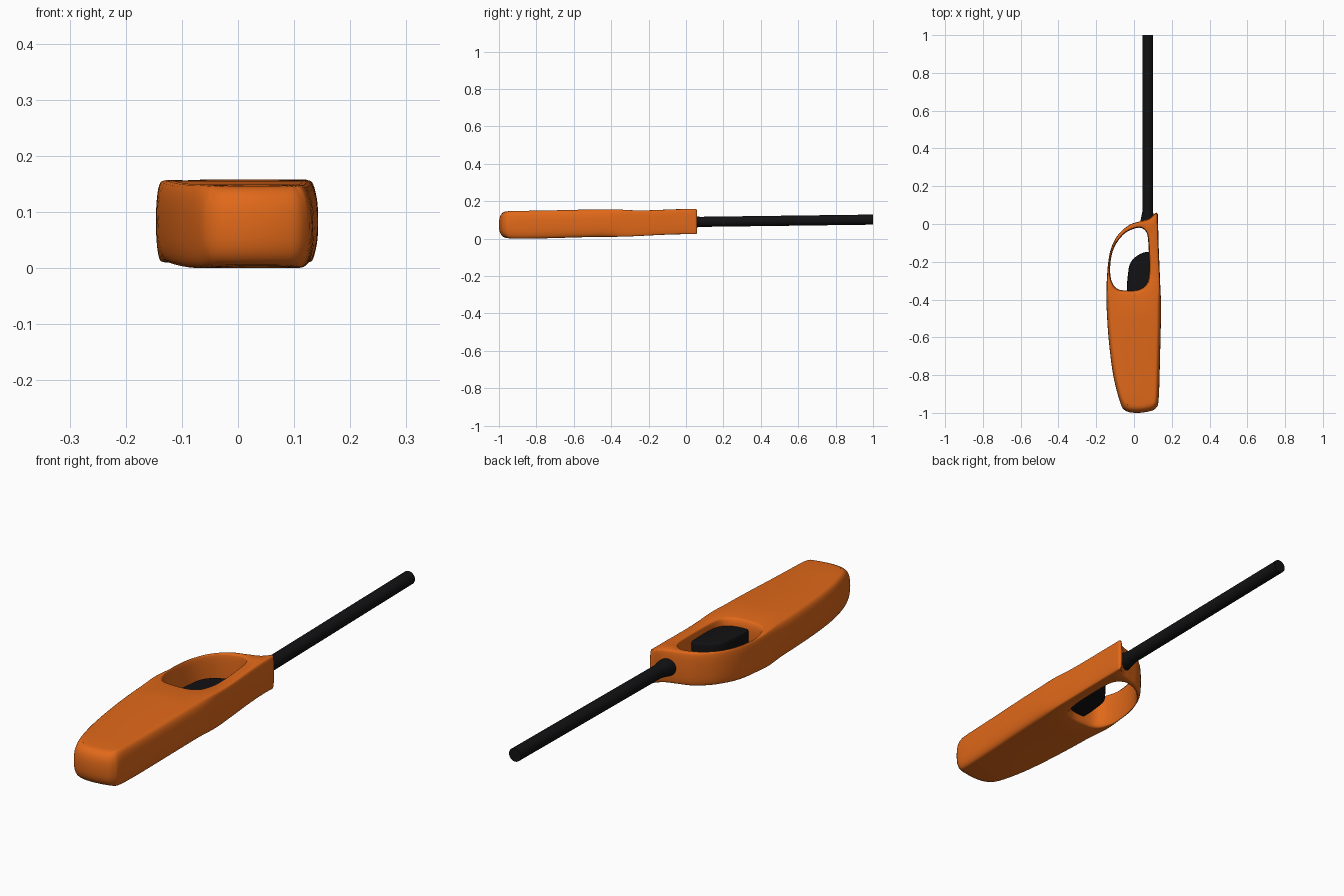
import bpy, bmesh, math
from mathutils import Vector

if "Cube" in bpy.data.objects:
    bpy.data.objects.remove(bpy.data.objects["Cube"])


def material(name, colour):
    m = bpy.data.materials.new(name)
    m.diffuse_color = colour
    m.use_nodes = True
    m.node_tree.nodes["Principled BSDF"].inputs["Base Color"].default_value = m.diffuse_color
    return m


ORANGE = material("orange_plastic", (0.75, 0.14, 0.01, 1))
BLACK = material("black_plastic", (0.006, 0.006, 0.007, 1))


def lerp_table(table, y):
    if y <= table[0][0]:
        return table[0][1]
    for (a, va), (b, vb) in zip(table, table[1:]):
        if y <= b:
            f = (y - a) / (b - a)
            f = f * f * (3 - 2 * f)
            return va + (vb - va) * f
    return table[-1][1]


def smooth_loop(points, ccw, steps=6):
    """Closed Catmull-Rom loop in the requested winding."""
    p = [Vector(q) for q in points]
    n = len(p)
    if (sum(p[i - 1].cross(p[i]) for i in range(n)) > 0) != ccw:
        p.reverse()
    out = []
    for i in range(n):
        a, b, c, d = p[i - 1], p[i], p[(i + 1) % n], p[(i + 2) % n]
        for k in range(steps):
            t = k / steps
            out.append(0.5 * (2 * b + (c - a) * t + (2 * a - 5 * b + 4 * c - d) * t * t
                              + (3 * b - a - 3 * c + d) * t ** 3))
    return out


def rounded_slab(name, mat, loops, bottom, top, e=0.8, levels=14):
    """Slab with rounded walls. loops = (outline, is_outer, inset table by y)."""
    bm = bmesh.new()
    caps = [[], []]
    for pts, outer, inset in loops:
        pts = smooth_loop(pts, outer)
        n = len(pts)
        rings = []
        for j in range(levels + 1):
            t = math.pi * (j / levels - 0.5)
            h = math.copysign(abs(math.sin(t)) ** e, t)
            cut = 1 - max(math.cos(t), 0) ** e
            ring = []
            for i, q in enumerate(pts):
                d = (pts[(i + 1) % n] - pts[i - 1]).normalized()
                r = q + Vector((-d.y, d.x)) * lerp_table(inset, q.y) * cut
                lo, hi = lerp_table(bottom, q.y), lerp_table(top, q.y)
                ring.append(bm.verts.new((r.x, r.y, (lo + hi) / 2 + h * (hi - lo) / 2)))
            rings.append(ring)
        for a, b in zip(rings, rings[1:]):
            for i in range(n):
                k = (i + 1) % n
                bm.faces.new((a[i], a[k], b[k], b[i]))
        for cap, ring in zip(caps, (rings[0], rings[-1])):
            cap += [bm.edges.get((ring[i - 1], ring[i])) for i in range(n)]
    for cap in caps:
        bmesh.ops.triangle_fill(bm, use_beauty=True, use_dissolve=False, edges=cap)
    bmesh.ops.recalc_face_normals(bm, faces=bm.faces)
    return finish(name, mat, bm)


def finish(name, mat, bm):
    me = bpy.data.meshes.new(name)
    bm.to_mesh(me)
    bm.free()
    ob = bpy.data.objects.new(name, me)
    bpy.context.collection.objects.link(ob)
    me.materials.append(mat)
    bpy.ops.object.select_all(action='DESELECT')
    ob.select_set(True)
    bpy.context.view_layer.objects.active = ob
    bpy.ops.object.shade_smooth_by_angle(angle=math.radians(40))
    return ob


def tube(name, mat, start, end, r1, r2):
    a, b = Vector(start), Vector(end)
    bm = bmesh.new()
    bmesh.ops.create_cone(bm, cap_ends=True, segments=32, radius1=r1, radius2=r2,
                          depth=(b - a).length)
    rot = Vector((0, 0, 1)).rotation_difference(b - a).to_matrix()
    bmesh.ops.rotate(bm, matrix=rot, verts=bm.verts)
    bmesh.ops.translate(bm, vec=(a + b) / 2, verts=bm.verts)
    return finish(name, mat, bm)


# Handle with finger loop
outline = [(0.124, 0.055), (0.127, 0.03), (0.13, -0.1), (0.138, -0.3), (0.143, -0.45),
           (0.138, -0.7), (0.131, -0.92), (0.118, -0.972), (0.08, -0.992), (0.01, -1.0),
           (-0.045, -0.988), (-0.073, -0.945), (-0.11, -0.8), (-0.135, -0.6),
           (-0.146, -0.4), (-0.141, -0.25), (-0.126, -0.145), (-0.09, -0.065),
           (-0.03, -0.008), (0.03, 0.014), (0.08, 0.03), (0.112, 0.058)]
finger_hole = [(0.068, -0.05), (0.04, -0.022), (0.0, -0.025), (-0.055, -0.055),
               (-0.103, -0.12), (-0.124, -0.2), (-0.122, -0.29), (-0.09, -0.342),
               (-0.03, -0.352), (0.03, -0.345), (0.068, -0.315), (0.08, -0.25),
               (0.077, -0.12)]
rounded_slab("handle", ORANGE,
             [(outline, True, [(-1, 0.045), (-0.93, 0.025), (-0.45, 0.025), (-0.3, 0.009),
                               (0, 0.009), (0.06, 0.005)]),
              (finger_hole, False, [(-0.35, 0.02), (-0.3, 0.006), (0, 0.006)])],
             bottom=[(-1, 0.004), (-0.9, 0.0), (-0.4, 0.01), (0.0, 0.024)],
             top=[(-1, 0.146), (-0.9, 0.149), (-0.4, 0.157), (-0.25, 0.151), (0.0, 0.158)])

# Trigger, set into the handle
trigger = [(-0.03, -0.37), (-0.03, -0.25), (-0.012, -0.195), (0.03, -0.16), (0.075, -0.147),
           (0.092, -0.16), (0.095, -0.25), (0.09, -0.34), (0.06, -0.375)]
rounded_slab("trigger", BLACK, [(trigger, True, [(0, 0.008)])],
             bottom=[(0, 0.04)], top=[(0, 0.125)], e=0.5)

# Lighter rod and its flared collar
tube("rod", BLACK, (0.073, 0.0, 0.089), (0.073, 1.0, 0.102), 0.027, 0.027)
tube("rod_collar", BLACK, (0.071, 0.015, 0.089), (0.073, 0.075, 0.09), 0.037, 0.027)
